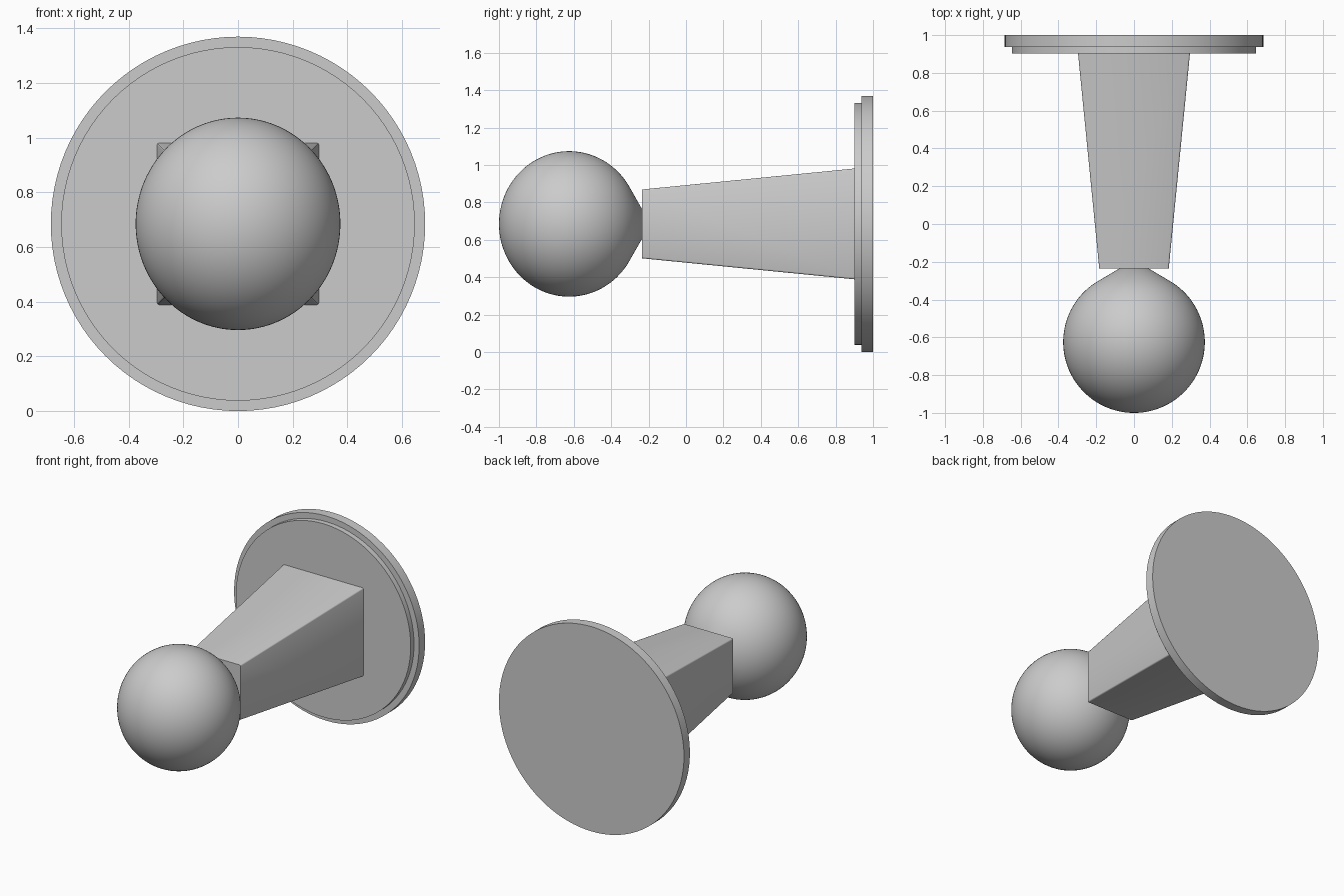
import bpy, bmesh, math

cube = bpy.data.objects.get("Cube")
if cube:
    bpy.data.objects.remove(cube, do_unlink=True)

AXIS_Z = 0.685  # height of the shared centre line

grey = bpy.data.materials.new("plain grey")
grey.use_nodes = True
colour = (0.6, 0.6, 0.6, 1)
grey.diffuse_color = colour
grey.node_tree.nodes["Principled BSDF"].inputs["Base Color"].default_value = colour


def finish(name, bm, angle):
    bmesh.ops.recalc_face_normals(bm, faces=bm.faces)
    mesh = bpy.data.meshes.new(name)
    bm.to_mesh(mesh)
    bm.free()
    mesh.materials.append(grey)
    obj = bpy.data.objects.new(name, mesh)
    obj.location.z = AXIS_Z
    bpy.context.collection.objects.link(obj)
    bpy.ops.object.select_all(action='DESELECT')
    obj.select_set(True)
    bpy.context.view_layer.objects.active = obj
    bpy.ops.object.shade_smooth_by_angle(angle=math.radians(angle))
    return obj


def lathe(name, profile, angle=35, steps=96):
    """Turn a (radius, y) profile around the y axis."""
    bm = bmesh.new()
    verts = [bm.verts.new((r, y, 0)) for r, y in profile]
    edges = [bm.edges.new(pair) for pair in zip(verts, verts[1:])]
    bmesh.ops.spin(bm, geom=verts + edges, cent=(0, 0, 0), axis=(0, 1, 0),
                   angle=math.tau, steps=steps)
    bmesh.ops.remove_doubles(bm, verts=bm.verts, dist=0.0001)
    return finish(name, bm, angle)


# Wall plate: a wide disc with a slightly smaller step in front
lathe("back_plate", [(0, 0.937), (0.685, 0.937), (0.685, 1), (0, 1)])
lathe("front_step", [(0, 0.902), (0.647, 0.902), (0.647, 0.94), (0, 0.94)])

# Tapered square stem with softened long edges
bm = bmesh.new()
bmesh.ops.create_cube(bm, size=2)
for v in bm.verts:
    half = 0.297 if v.co.y > 0 else 0.184
    v.co = (v.co.x * half, 0.91 if v.co.y > 0 else -0.235, v.co.z * half)
long_edges = [e for e in bm.edges if abs(e.verts[0].co.y - e.verts[1].co.y) > 0.5]
bmesh.ops.bevel(bm, geom=long_edges, offset=0.008, segments=2, profile=0.5,
                affect='EDGES')
finish("stem", bm, 60)

# Ball knob, slightly tall, with a short cone running into the stem
radius, centre = 0.375, -0.625
start = math.radians(33)
arc = [start + (math.pi - start) * i / 40 for i in range(41)]
profile = [(0, -0.234), (0.075, -0.234)]
profile += [(radius * math.sin(a), centre + radius * math.cos(a)) for a in arc]
ball = lathe("ball_knob", profile)
ball.scale.z = 1.037
